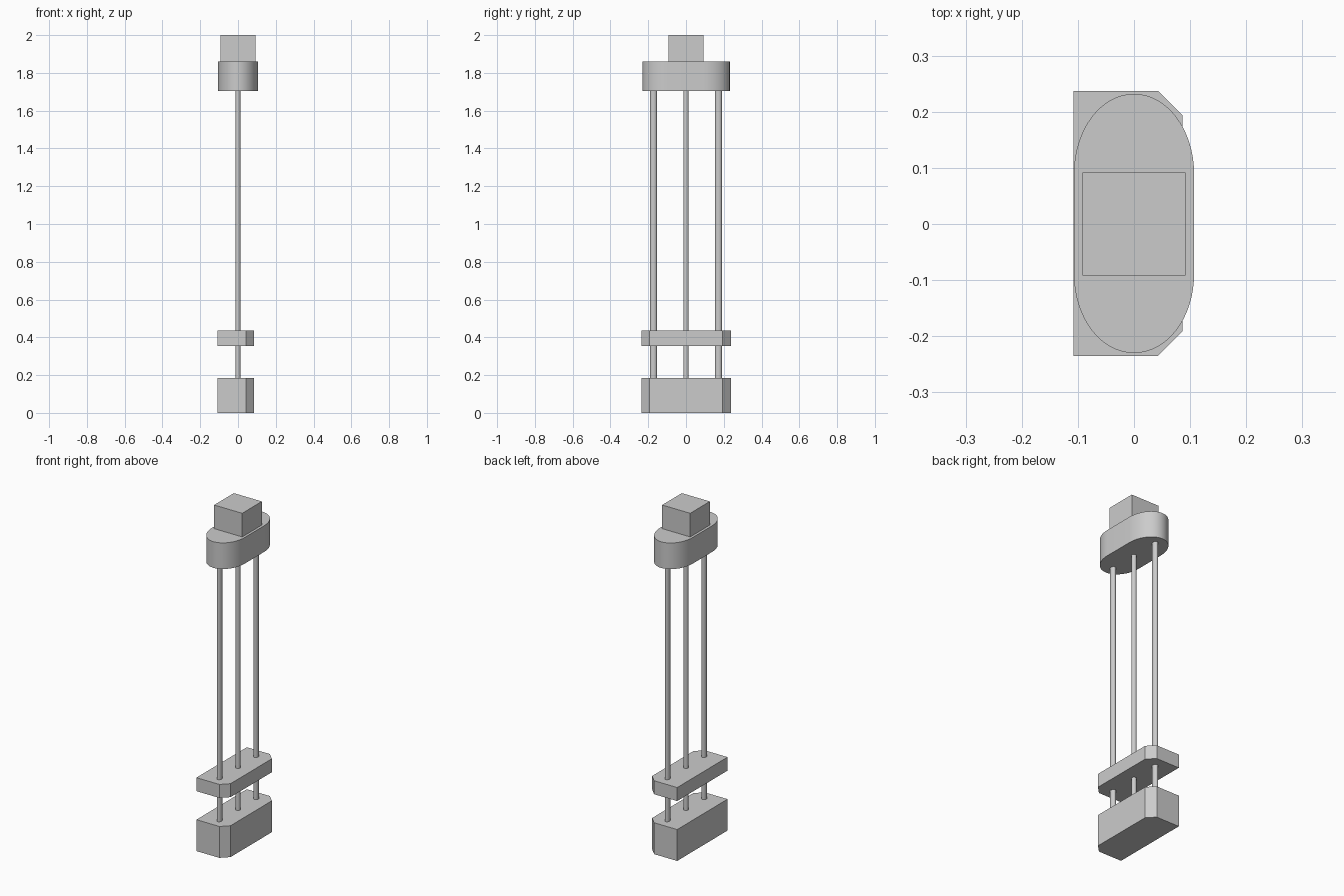
import bpy
import bmesh
from math import pi, sin, cos

cube = bpy.data.objects.get("Cube")
if cube:
    bpy.data.objects.remove(cube, do_unlink=True)

# One grey for everything
grey = bpy.data.materials.new("light grey")
grey.use_nodes = True
colour = (0.6, 0.6, 0.6, 1)
grey.diffuse_color = colour
grey.node_tree.nodes["Principled BSDF"].inputs["Base Color"].default_value = colour


def prism(name, outline, bottom, top, smooth=False):
    """Extrude a flat outline (counter-clockwise) from bottom to top."""
    bm = bmesh.new()
    face = bm.faces.new([bm.verts.new((x, y, bottom)) for x, y in outline])
    grown = bmesh.ops.extrude_face_region(bm, geom=[face], use_keep_orig=True)
    verts = [g for g in grown["geom"] if isinstance(g, bmesh.types.BMVert)]
    bmesh.ops.translate(bm, vec=(0, 0, top - bottom), verts=verts)
    bmesh.ops.recalc_face_normals(bm, faces=bm.faces)
    mesh = bpy.data.meshes.new(name)
    bm.to_mesh(mesh)
    bm.free()
    mesh.materials.append(grey)
    obj = bpy.data.objects.new(name, mesh)
    bpy.context.collection.objects.link(obj)
    if smooth:
        bpy.ops.object.select_all(action="DESELECT")
        obj.select_set(True)
        bpy.context.view_layer.objects.active = obj
        bpy.ops.object.shade_smooth_by_angle(angle=pi / 6)
    return obj


def arc(cy, rx, ry, start, end, steps):
    angles = [start + (end - start) * i / steps for i in range(steps + 1)]
    return [(rx * cos(a), cy + ry * sin(a)) for a in angles]


# Base block and sliding plate share a rectangle with two cut corners
back, front, left, right, cut = 0.237, -0.235, 0.086, -0.108, 0.043
cut_corners = [(right, front), (left - cut, front), (left, front + cut),
               (left, back - cut), (left - cut, back), (right, back)]
prism("base_block", cut_corners, 0, 0.186)
prism("sliding_plate", cut_corners, 0.355, 0.435)

# Rounded head with elliptical ends
head = arc(0.09, 0.107, 0.142, 0, pi, 32) + arc(-0.09, 0.107, 0.14, pi, 2 * pi, 32)
prism("rounded_head", head, 1.705, 1.86, smooth=True)

# Square block on top
h = 0.092
prism("top_block", [(-h, -h), (h, -h), (h, h), (-h, h)], 1.86, 2.0)

# Three rods joining base and head
for name, y, ry in (("front_rod", -0.172, 0.018), ("middle_rod", 0, 0.014),
                    ("back_rod", 0.172, 0.018)):
    prism(name, arc(y, 0.014, ry, 0, 2 * pi, 24)[:-1], 0.18, 1.71, smooth=True)
